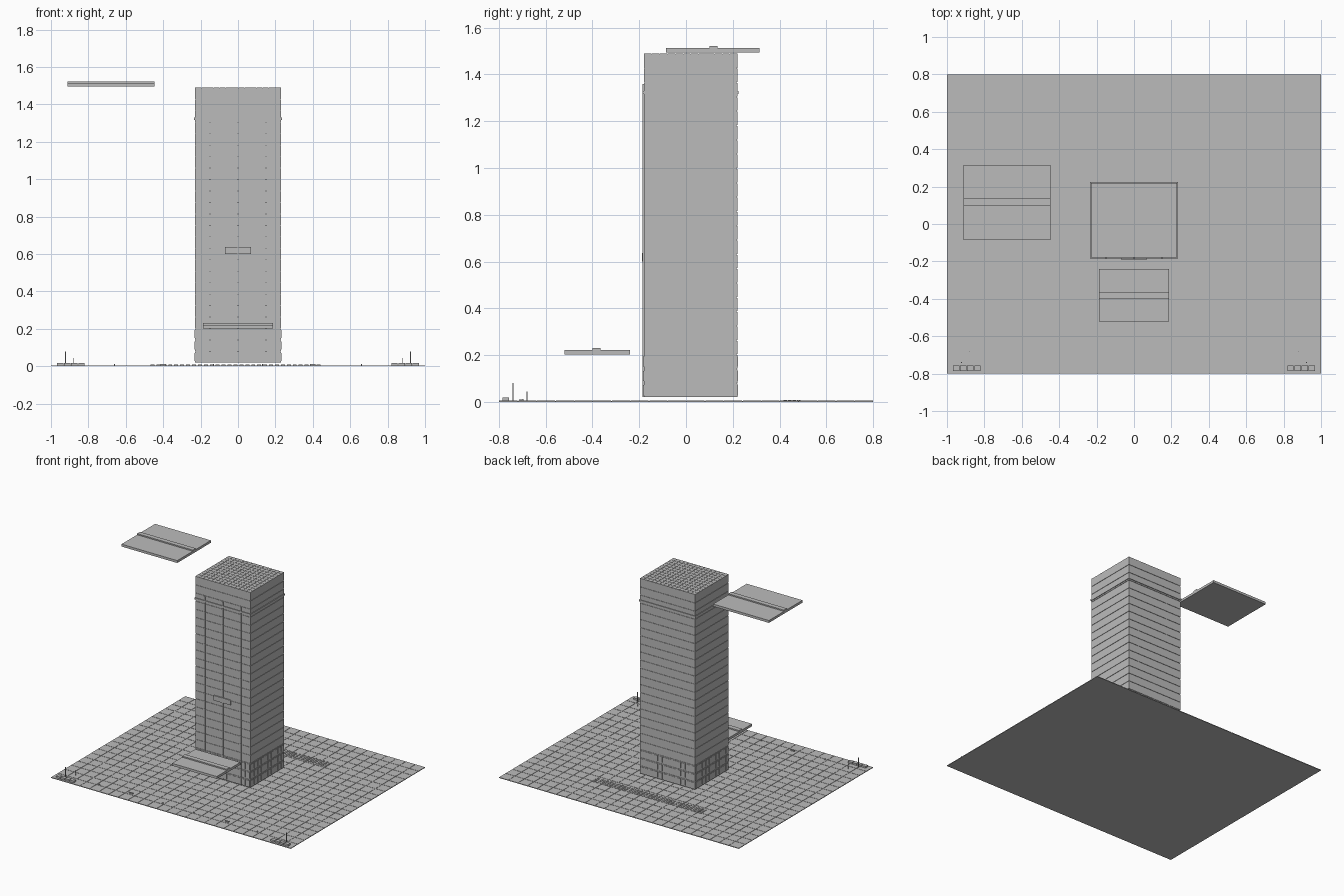
import bpy, bmesh
from mathutils import Matrix, Vector

cube = bpy.data.objects.get("Cube")
if cube:
    bpy.data.objects.remove(cube, do_unlink=True)

grey = bpy.data.materials.new("concrete_grey")
colour = (0.5, 0.5, 0.5, 1)
grey.diffuse_color = colour
grey.use_nodes = True
grey.node_tree.nodes["Principled BSDF"].inputs["Base Color"].default_value = colour


def make(name, boxes):
    """One object made of boxes, each given as its low and high corner."""
    bm = bmesh.new()
    for low, high in boxes:
        low, high = Vector(low), Vector(high)
        place = Matrix.Translation((low + high) / 2) @ Matrix.Diagonal((*(high - low), 1))
        bmesh.ops.create_cube(bm, size=1, matrix=place)
    mesh = bpy.data.meshes.new(name)
    bm.to_mesh(mesh)
    bm.free()
    mesh.materials.append(grey)
    obj = bpy.data.objects.new(name, mesh)
    bpy.context.collection.objects.link(obj)


def tiles(x0, x1, y0, y1, z0, z1, nx, ny, gap):
    """A grid of flat tiles with narrow open joints."""
    dx, dy = (x1 - x0) / nx, (y1 - y0) / ny
    return [((x0 + i * dx + (gap if i else 0), y0 + j * dy + (gap if j else 0), z0),
             (x0 + (i + 1) * dx, y0 + (j + 1) * dy, z1))
            for i in range(nx) for j in range(ny)]


# Paved plaza
make("plaza_base", [((-1, -0.8, 0), (1, 0.8, 0.003))])
make("plaza_tiles", tiles(-1, 1, -0.8, 0.8, 0.003, 0.005, 25, 20, 0.003))

# Tower: core, floor bands and tiled roof
W, FRONT, BACK, BASE, TOP = 0.23, -0.18, 0.22, 0.02, 1.49
FLOORS = 24
STOREY = (TOP - BASE) / FLOORS
S = 0.003
make("tower_core", [((-W + S, FRONT + S, BASE), (W - S, BACK - S, TOP - S))])
make("floor_bands", [((-W, FRONT, BASE + i * STOREY),
                      (W, BACK, BASE + (i + 1) * STOREY - (0.004 if i < FLOORS - 1 else S)))
                     for i in range(FLOORS)])
make("roof_tiles", tiles(-W, W, FRONT, BACK, TOP - S, TOP, 14, 12, 0.002))

# Framed panels round the three lowest floors
panels = []
for floor in range(3):
    z0 = BASE + floor * STOREY + 0.008
    z1 = z0 + STOREY - 0.018
    for i in range(12):
        x = -W + (i + 0.5) * 2 * W / 12
        for y in (FRONT, BACK):
            panels.append(((x - 0.015, y - S, z0), (x + 0.015, y + S, z1)))
    for j in range(10):
        y = FRONT + (j + 0.5) * (BACK - FRONT) / 10
        for x in (-W, W):
            panels.append(((x - S, y - 0.015, z0), (x + S, y + 0.015, z1)))
make("lower_panels", panels)

# Ledge round the upper floors, front fins and blank plate
E = 0.005
make("upper_ledge", [((-W - E, FRONT - E, 1.316), (W + E, BACK + E, 1.329))])
make("front_fins", [((x - 0.004, FRONT - 0.006, BASE), (x + 0.004, FRONT + S, 1.36))
                    for x in (-0.15, 0, 0.15)])
make("front_plate", [((-0.07, FRONT - 0.009, 0.60), (0.07, FRONT - 0.001, 0.637))])


# Flat slabs with a raised middle beam
def canopy(name, x0, x1, y0, y1, z, beam):
    make(name, [((x0, y0, z), (x1, y1, z + 0.018))])
    make(name + "_beam", [((x0, beam, z + 0.01), (x1, beam + 0.035, z + 0.027))])


canopy("entrance_canopy", -0.187, 0.187, -0.52, -0.24, 0.203, -0.4)
canopy("high_platform", -0.912, -0.447, -0.085, 0.315, 1.495, 0.1)

# Rows of small blocks behind the tower
make("rear_blocks", [((-0.468 + i * 0.0317, 0.418 + j * 0.019, 0.004),
                      (-0.447 + i * 0.0317, 0.433 + j * 0.019, 0.008))
                     for i in range(29) for j in range(4)])

# Corner planters, poles and small plaza fittings on both sides
planters, poles, fittings = [], [], []
for s in (-1, 1):
    for i in range(4):
        x = s * (0.837 + i * 0.038)
        planters.append(((x - 0.017, -0.785, 0.004), (x + 0.017, -0.757, 0.018)))
    for x, y, height in ((0.922, -0.74, 0.08), (0.878, -0.68, 0.045)):
        poles.append(((s * x - 0.002, y - 0.002, 0.004), (s * x + 0.002, y + 0.002, height)))
    fittings.append(((s * 0.4 - 0.015, -0.704, 0.004), (s * 0.4 + 0.015, -0.696, 0.013)))
    for x in (0.13, 0.66):
        fittings.append(((s * x - 0.003, -0.713, 0.004), (s * x + 0.003, -0.707, 0.012)))
make("corner_planters", planters)
make("corner_poles", poles)
make("plaza_fittings", fittings)
